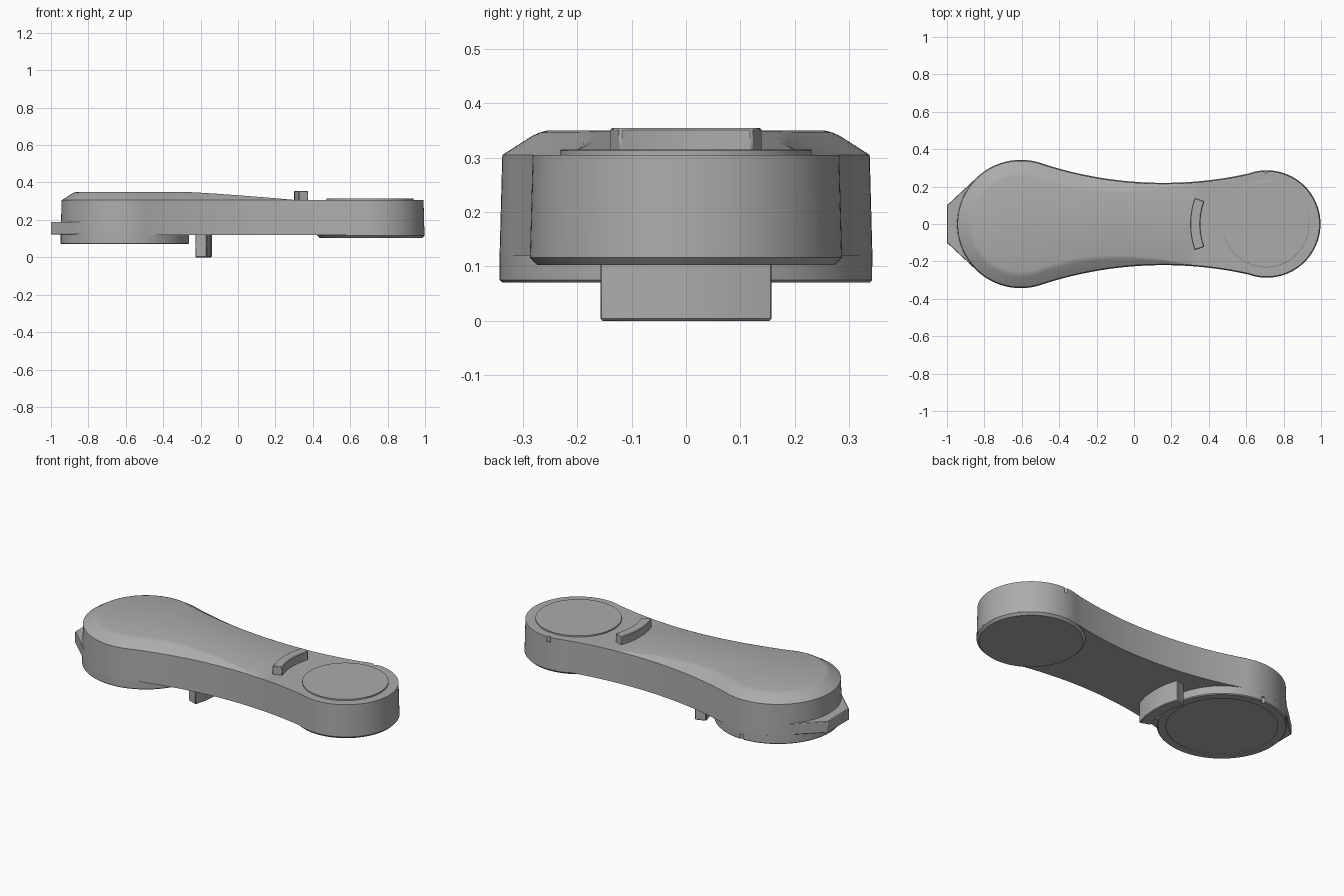
import bpy, bmesh
from math import sin, cos, radians, pi

cube = bpy.data.objects.get("Cube")
if cube:
    bpy.data.objects.remove(cube, do_unlink=True)

BIG, SMALL = -0.605, 0.71          # joint centres along x
BIG_R, SMALL_R = 0.343, 0.287      # joint radii
WAIST_X, WAIST_R, WAIST_Y = 0.158, 2.09, 2.31
FLOOR, RIM, HUMP = 0.12, 0.305, 0.045

grey = bpy.data.materials.new("plain grey")
grey.use_nodes = True
colour = (0.41, 0.41, 0.41, 1)
grey.diffuse_color = colour
grey.node_tree.nodes["Principled BSDF"].inputs["Base Color"].default_value = colour


def finish(name, bm, bevel=0):
    bmesh.ops.remove_doubles(bm, verts=bm.verts, dist=0.0002)
    bmesh.ops.recalc_face_normals(bm, faces=bm.faces)
    mesh = bpy.data.meshes.new(name)
    bm.to_mesh(mesh)
    bm.free()
    mesh.materials.append(grey)
    ob = bpy.data.objects.new(name, mesh)
    bpy.context.collection.objects.link(ob)
    bpy.ops.object.select_all(action='DESELECT')
    ob.select_set(True)
    bpy.context.view_layer.objects.active = ob
    bpy.ops.object.shade_smooth_by_angle(angle=radians(28))
    if bevel:
        mod = ob.modifiers.new("soft edges", 'BEVEL')
        mod.width, mod.segments = bevel, 1
    return ob


def bridge(bm, rings):
    for a, b in zip(rings, rings[1:]):
        for i in range(len(a)):
            j = (i + 1) % len(a)
            bm.faces.new((a[i], a[j], b[j], b[i]))


def lathe(name, cx, profile, steps=72):
    """Closed disc from (radius, height) pairs."""
    bm = bmesh.new()
    rings = [[bm.verts.new((cx + r * cos(2 * pi * i / steps), r * sin(2 * pi * i / steps), z))
              for i in range(steps)] for r, z in profile]
    bridge(bm, rings)
    bm.faces.new(rings[0])
    bm.faces.new(rings[-1])
    return finish(name, bm)


def prism(name, points, z0, z1, bevel):
    bm = bmesh.new()
    rings = [[bm.verts.new((x, y, z)) for x, y in points] for z in (z0, z1)]
    bridge(bm, rings)
    for ring in rings:
        bm.faces.new(ring)
    return finish(name, bm, bevel)


def arc(cx, cy, r, start, end, steps):
    angles = [radians(start + (end - start) * i / steps) for i in range(steps + 1)]
    return [(cx + r * cos(a), cy + r * sin(a), cos(a), sin(a)) for a in angles]


def stop(name, cx, inner, outer, middle, z0, z1, steps):
    """Curved stop block around a joint centre."""
    points = arc(cx, 0, inner, middle - 20, middle + 20, steps)
    points += arc(cx, 0, outer, middle + 20, middle - 20, steps)
    return prism(name, [p[:2] for p in points], z0, z1, 0.004)


def notch(target, x, y, z):
    """Small index mark cut into a rim."""
    bpy.ops.mesh.primitive_cylinder_add(vertices=16, radius=0.012, depth=0.06, location=(x, y, z))
    cutter = bpy.context.object
    cutter.name = target.name + "_notch_cutter"
    cutter.hide_render = True
    cutter.hide_set(True)
    cutter.display_type = 'WIRE'
    mod = target.modifiers.new("notch", 'BOOLEAN')
    mod.operation, mod.object = 'DIFFERENCE', cutter


# Arm body: half outline with outward normals, tip to tip
half = arc(BIG, 0, BIG_R, 180, 71.7, 32)
half += [(x, y, -nx, -ny) for x, y, nx, ny in arc(WAIST_X, WAIST_Y, WAIST_R, 251.7, 283.4, 40)][1:-1]
half += arc(SMALL, 0, SMALL_R, 103.4, 0, 32)


def hump(x):
    t = min(max((x + 0.28) / 0.6, 0), 1)
    return HUMP * (1 - t ** 1.2)


def body_ring(bm, inset, base, rise):
    """Inset grows with the hump height, so the chamfer fades out along the arm."""
    upper = []
    for x, y, nx, ny in half:
        h = hump(x)
        d = 0.005 * (base > FLOOR) + inset * h / HUMP
        upper.append((x - nx * d, y - ny * d, base + rise * h))
    lower = [(x, -y, z) for x, y, z in upper[-2:0:-1]]
    return [bm.verts.new(p) for p in upper + lower]


bm = bmesh.new()
steps = [(0, FLOOR, 0), (0, RIM, 0), (0.055, RIM, 0.78), (0.068, RIM, 0.91), (0.083, RIM, 1)]
rings = [body_ring(bm, *s) for s in steps]
bridge(bm, rings)
for ring in (rings[0], rings[-1]):
    n, last = len(ring), len(half) - 1
    bm.faces.new((ring[0], ring[1], ring[-1]))
    for i in range(1, last - 1):
        bm.faces.new((ring[i], ring[i + 1], ring[n - i - 1], ring[n - i]))
    bm.faces.new((ring[last - 1], ring[last], ring[last + 1]))
body = finish("arm_body", bm)
notch(body, SMALL - 0.005, SMALL_R - 0.003, RIM)

# Joint discs
lower_disc = lathe("large_joint_base", BIG, [(0.295, 0.074), (0.295, 0.07), (0.338, 0.07),
                                             (BIG_R, 0.075), (BIG_R, FLOOR + 0.002)])
notch(lower_disc, BIG, BIG_R, 0.07)
lathe("small_joint_base", SMALL, [(0.274, 0.103), (SMALL_R, 0.116), (SMALL_R, FLOOR + 0.002)])
lathe("small_joint_cap", 0.705, [(0.232, RIM - 0.01), (0.232, 0.313), (0.229, 0.315)])

# Curved stops above and below
stop("upper_stop", SMALL, 0.355, 0.41, 180, RIM - 0.01, 0.355, 12)
stop("lower_stop", BIG, 0.4, 0.465, 0, 0, FLOOR + 0.01, 4)

# Pointed tab behind the large joint
prism("end_tab", [(-1, -0.1), (-0.85, -0.24), (-0.7, -0.2), (-0.7, 0.2), (-0.85, 0.24), (-1, 0.1)],
      FLOOR + 0.003, 0.19, 0.003)
